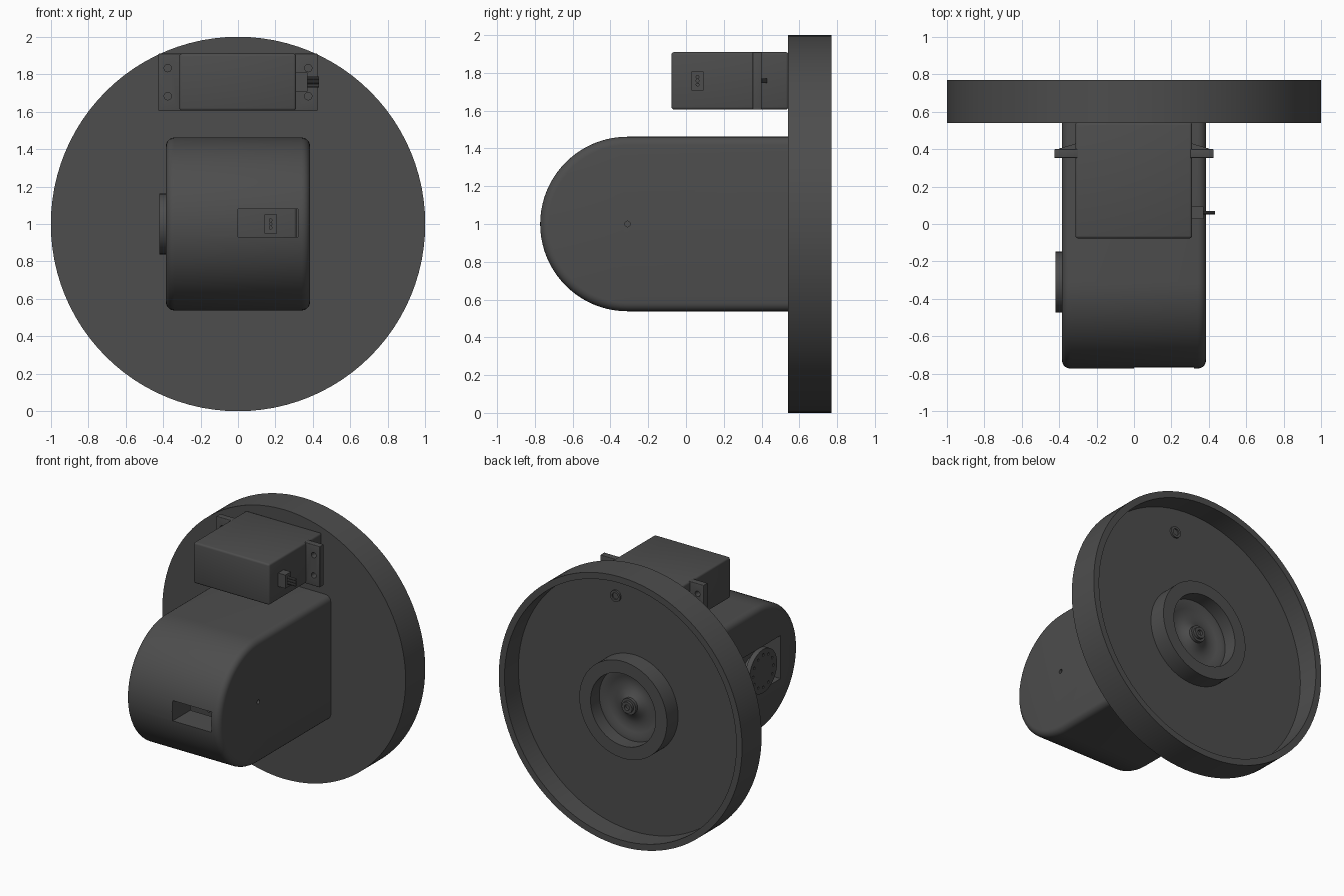
import bpy, bmesh, math
from mathutils import Vector, Matrix

cube = bpy.data.objects.get("Cube")
if cube:
    bpy.data.objects.remove(cube, do_unlink=True)

# One dark grey plastic for everything
mat = bpy.data.materials.new("dark grey plastic")
mat.use_nodes = True
GREY = (0.074, 0.074, 0.074, 1)
mat.diffuse_color = GREY
mat.node_tree.nodes["Principled BSDF"].inputs["Base Color"].default_value = GREY


def finish(name, bm, smooth=True):
    bmesh.ops.recalc_face_normals(bm, faces=bm.faces)
    me = bpy.data.meshes.new(name)
    bm.to_mesh(me)
    bm.free()
    me.materials.append(mat)
    ob = bpy.data.objects.new(name, me)
    bpy.context.collection.objects.link(ob)
    if smooth:
        shade(ob)
    return ob


def shade(ob):
    bpy.ops.object.select_all(action='DESELECT')
    ob.select_set(True)
    bpy.context.view_layer.objects.active = ob
    bpy.ops.object.shade_smooth_by_angle(angle=math.radians(30))


def box(name, lo, hi, bevel=0.0):
    bm = bmesh.new()
    bmesh.ops.create_cube(bm, size=1)
    for v in bm.verts:
        v.co = Vector(((a + b) / 2 + c * (b - a) for a, b, c in zip(lo, hi, v.co)))
    if bevel:
        bmesh.ops.bevel(bm, geom=bm.edges[:], offset=bevel, segments=3,
                        profile=0.5, affect='EDGES')
    return finish(name, bm)


def lathe(name, profile, centre=(0, 0, 0), axis='Y', steps=32):
    """Turn (radius, height) points around an axis."""
    bm = bmesh.new()
    vs = [bm.verts.new((r, 0, h)) for r, h in profile]
    es = [bm.edges.new(p) for p in zip(vs, vs[1:])]
    bmesh.ops.spin(bm, geom=vs + es, cent=(0, 0, 0), axis=(0, 0, 1),
                   angle=math.tau, steps=steps)
    bmesh.ops.remove_doubles(bm, verts=bm.verts, dist=1e-5)
    d = {'X': Vector((1, 0, 0)), 'Y': Vector((0, 1, 0))}[axis]
    rot = Vector((0, 0, 1)).rotation_difference(d).to_matrix().to_4x4()
    bm.transform(Matrix.Translation(centre) @ rot)
    return finish(name, bm)


def rod(name, r, a, b, centre, axis, steps=16):
    return lathe(name, [(0, a), (r, a), (r, b), (0, b)], centre, axis, steps)


def cut(ob, cutters):
    """Subtract the cutters, apply, and remove them."""
    for c in cutters:
        m = ob.modifiers.new("cut", 'BOOLEAN')
        m.operation = 'DIFFERENCE'
        m.solver = 'EXACT'
        m.object = c
        c.hide_render = True
        bpy.context.view_layer.objects.active = ob
        bpy.ops.object.modifier_apply(modifier=m.name)
        bpy.data.objects.remove(c, do_unlink=True)
    shade(ob)


# Round base plate: rimmed back, raised boss, dished seat
dish = [(0.235, 0.635), (0.205, 0.622), (0.17, 0.615), (0.135, 0.615),
        (0.10, 0.625), (0.07, 0.645), (0.05, 0.66)]
lathe("base_plate",
      [(0, 0.54), (1, 0.54), (1, 0.77), (0.953, 0.77), (0.953, 0.607),
       (0.36, 0.607), (0.36, 0.738), (0.268, 0.738), (0.268, 0.635)]
      + dish + [(0, 0.66)], (0, 0, 1), 'Y', 96)

# Centre shaft and small upper shaft on the back
lathe("centre_shaft", [(0, 0.62), (0.06, 0.62), (0.06, 0.675), (0.042, 0.675),
      (0.042, 0.695), (0.02, 0.695), (0.02, 0.675), (0, 0.675)], (0, 0, 1), 'Y', 24)
lathe("upper_shaft", [(0, 0.58), (0.042, 0.58), (0.042, 0.62), (0.024, 0.62),
      (0.024, 0.61), (0, 0.61)], (0.15, 0, 1.76), 'Y', 24)

# Motor housing: arched outline swept along x with rounded side edges
bm = bmesh.new()
outline = [(0.545, 1.462)]
outline += [(-0.31 - 0.462 * math.sin(t), 1 + 0.462 * math.cos(t))
            for t in (math.pi * i / 40 for i in range(41))]
outline += [(0.545, 0.538)]
face = bm.faces.new([bm.verts.new((-0.385, y, z)) for y, z in outline])
ext = bmesh.ops.extrude_face_region(bm, geom=[face])
bmesh.ops.translate(bm, vec=(0.77, 0, 0),
                    verts=[g for g in ext["geom"] if isinstance(g, bmesh.types.BMVert)])
rim = [e for e in bm.edges
       if abs(e.verts[0].co.x - e.verts[1].co.x) < 1e-4
       and min(v.co.y for v in e.verts) < 0.54]
bmesh.ops.bevel(bm, geom=rim, offset=0.045, segments=5, profile=0.5, affect='EDGES')
housing = finish("motor_housing", bm)
cut(housing, [
    box("pocket_cutter", (-0.6, -0.56, 0.84), (0.32, 0.24, 1.16)),
    box("window_cutter", (0, -1, 0.93), (0.32, -0.45, 1.08)),
    rod("pin_hole_cutter", 0.015, 0.30, 0.5, (0, -0.31, 1), 'X')])


def servo(prefix, place):
    """Motor along +y, base end at y = 0, shaft side towards +y."""
    parts = [box(prefix + "_body", (-0.313, 0, -0.152), (0.31, 0.62, 0.152), 0.014)]
    for s, side in ((-1, "right"), (1, "left")):
        x0, x1 = sorted((s * 0.30, s * 0.425))
        tab = box(f"{prefix}_{side}_tab", (x0, 0.43, -0.152), (x1, 0.477, 0.152), 0.004)
        cut(tab, [rod("hole_cutter", 0.02, 0.3, 0.6, (s * 0.375, 0, z), 'Y')
                  for z in (-0.075, 0.075)])
        # Tapered rib behind the tab
        bm = bmesh.new()
        f = bm.faces.new([bm.verts.new((s * x, y, -0.012)) for x, y in
                          ((0.30, 0.47), (0.40, 0.47), (0.40, 0.48), (0.30, 0.51))])
        e = bmesh.ops.extrude_face_region(bm, geom=[f])
        bmesh.ops.translate(bm, vec=(0, 0, 0.024), verts=[
            g for g in e["geom"] if isinstance(g, bmesh.types.BMVert)])
        parts += [tab, finish(f"{prefix}_{side}_rib", bm, False)]
    # Cable socket and three leads
    parts.append(box(prefix + "_socket", (0.30, 0.105, -0.05), (0.37, 0.17, 0.05)))
    for i in (-1, 0, 1):
        parts.append(rod(f"{prefix}_lead_{i + 2}", 0.01, 0.36, 0.433,
                         (0, 0.138, i * 0.02), 'X', 10))
    for p in parts:
        p.data.transform(place)
    return parts


# Exposed motor on top, and the one inside the housing turned to face -x
servo("top_motor", Matrix.Translation((0, -0.077, 1.758)))
turn = Matrix(((0, -1, 0, 0.312), (-1, 0, 0, -0.16), (0, 0, -1, 1), (0, 0, 0, 1)))
servo("inner_motor", turn)

# Output disc on the side, with its shaft and ring of holes
rod("output_shaft", 0.07, -0.39, -0.28, (0, -0.31, 1), 'X', 24)
disc = rod("output_disc", 0.162, -0.418, -0.38, (0, -0.31, 1), 'X', 48)
holes = []
for i in range(12):
    a = math.tau * i / 12
    holes.append(rod("disc_hole_cutter", 0.01, -0.45, -0.395,
                     (0, -0.31 + 0.12 * math.cos(a), 1 + 0.12 * math.sin(a)), 'X', 10))
cut(disc, holes)
